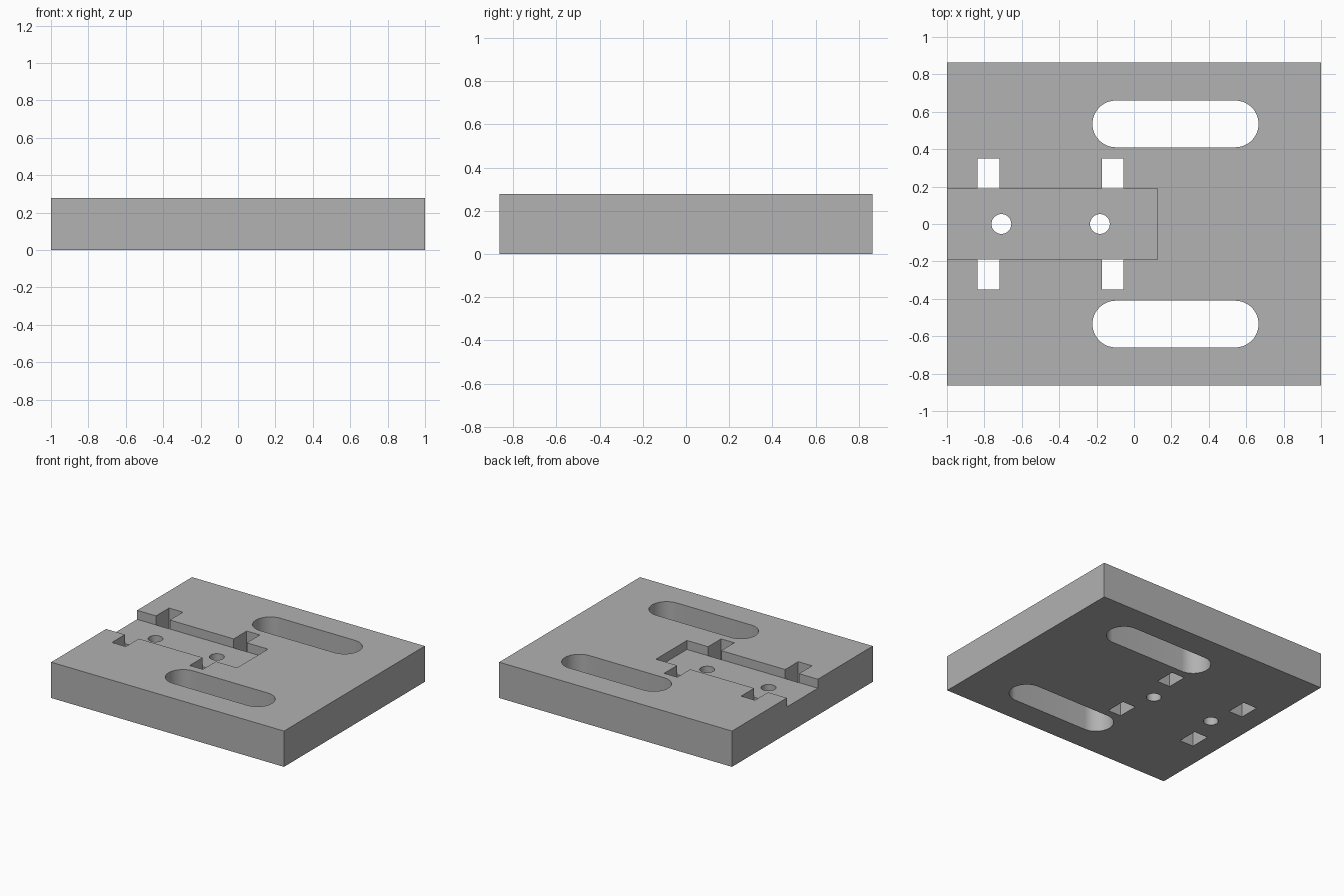
import bpy
import bmesh
import math

default_cube = bpy.data.objects.get("Cube")
if default_cube:
    bpy.data.objects.remove(default_cube, do_unlink=True)

THICK = 0.278
FLOOR = 0.208
HALF_Y = 0.864
CHANNEL_Y = 0.19

grey = bpy.data.materials.new("plain grey")
grey.use_nodes = True
colour = (0.445, 0.445, 0.445, 1)
grey.diffuse_color = colour
grey.node_tree.nodes["Principled BSDF"].inputs["Base Color"].default_value = colour


def prism(name, outline, z0, z1):
    """Extrude a counter-clockwise outline from z0 to z1."""
    bm = bmesh.new()
    face = bm.faces.new([bm.verts.new((x, y, z0)) for x, y in outline])
    result = bmesh.ops.extrude_face_region(bm, geom=[face], use_keep_orig=True)
    top = [v for v in result["geom"] if isinstance(v, bmesh.types.BMVert)]
    bmesh.ops.translate(bm, verts=top, vec=(0, 0, z1 - z0))
    bmesh.ops.recalc_face_normals(bm, faces=bm.faces)
    mesh = bpy.data.meshes.new(name)
    bm.to_mesh(mesh)
    bm.free()
    mesh.materials.append(grey)
    obj = bpy.data.objects.new(name, mesh)
    bpy.context.collection.objects.link(obj)
    return obj


def rectangle(x0, x1, y0, y1):
    return [(x0, y0), (x1, y0), (x1, y1), (x0, y1)]


def slot(x0, x1, y, radius, steps=24):
    """Outline with round ends; equal centres give a circle."""
    points = []
    for centre, start in ((x1, -math.pi / 2), (x0, math.pi / 2)):
        last = steps if x0 == x1 else steps + 1
        for i in range(last):
            a = start + math.pi * i / steps
            points.append((centre + radius * math.cos(a), y + radius * math.sin(a)))
    return points


def cut(body, outline, z0=-0.1):
    cutter = prism("cutter", outline, z0, THICK + 0.1)
    cutter.hide_render = True
    mod = body.modifiers.new("cut", 'BOOLEAN')
    mod.operation = 'DIFFERENCE'
    mod.solver = 'EXACT'
    mod.object = cutter
    bpy.context.view_layer.objects.active = body
    bpy.ops.object.modifier_apply(modifier=mod.name)
    bpy.data.objects.remove(cutter, do_unlink=True)


# Base slab
plate = prism("mounting_plate", rectangle(-1, 1, -HALF_Y, HALF_Y), 0, THICK)

# Shallow channel open on one end
cut(plate, rectangle(-1.1, 0.125, -CHANNEL_Y, CHANNEL_Y), FLOOR)

# Long slots and square through notches on both sides of the channel
for side in (-1, 1):
    cut(plate, slot(-0.097, 0.541, side * 0.535, 0.125))
    y0, y1 = sorted((side * CHANNEL_Y, side * 0.35))
    for x0, x1 in ((-0.838, -0.719), (-0.17, -0.057)):
        cut(plate, rectangle(x0, x1, y0, y1))

# Round screw holes in the channel floor
for x in (-0.709, -0.182):
    cut(plate, slot(x, x, 0, 0.053, 16))

# Smooth the round walls, keep the edges sharp
bpy.ops.object.select_all(action='DESELECT')
plate.select_set(True)
bpy.context.view_layer.objects.active = plate
bpy.ops.object.shade_smooth_by_angle(angle=math.radians(30))
